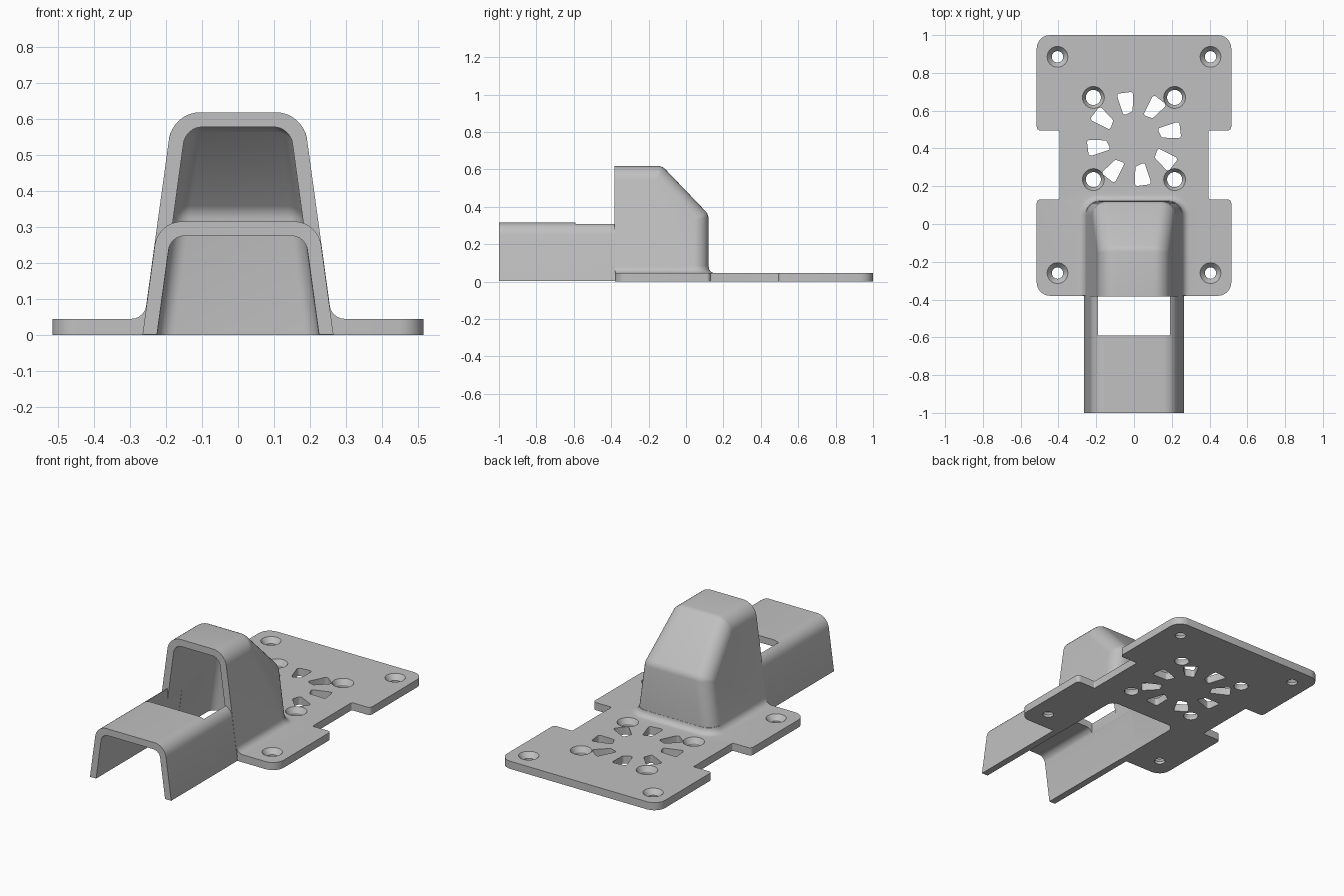
import bpy, bmesh, math
from mathutils import Vector

if "Cube" in bpy.data.objects:
    bpy.data.objects.remove(bpy.data.objects["Cube"])

TAPER = 0.137      # side wall lean shared by hood and channel
WALL = 0.04
PLATE_TOP = 0.045

grey = bpy.data.materials.new("plain grey")
grey.use_nodes = True
grey.diffuse_color = (0.53, 0.53, 0.53, 1)
grey.node_tree.nodes["Principled BSDF"].inputs["Base Color"].default_value = grey.diffuse_color


def half_width(z, inset=0):
    return 0.265 - inset - TAPER * z


def finish(bm, name):
    bmesh.ops.recalc_face_normals(bm, faces=bm.faces)
    mesh = bpy.data.meshes.new(name)
    bm.to_mesh(mesh)
    bm.free()
    mesh.materials.append(grey)
    ob = bpy.data.objects.new(name, mesh)
    bpy.context.collection.objects.link(ob)
    return ob


def rounded(corners, steps=6):
    """Closed 2D outline; every corner is (x, y, radius)."""
    out = []
    for i, (x, y, r) in enumerate(corners):
        p = Vector((x, y))
        if r == 0:
            out.append(p)
            continue
        a = (Vector(corners[i - 1][:2]) - p).normalized()
        b = (Vector(corners[(i + 1) % len(corners)][:2]) - p).normalized()
        half = a.angle(b) / 2
        centre = p + (a + b).normalized() * (r / math.sin(half))
        start = p + a * (r / math.tan(half)) - centre
        end = p + b * (r / math.tan(half)) - centre
        turn = start.angle_signed(end)
        for k in range(steps + 1):
            t = -turn * k / steps
            out.append(centre + Vector((start.x * math.cos(t) - start.y * math.sin(t),
                                        start.x * math.sin(t) + start.y * math.cos(t))))
    return out


def loft(name, rings):
    """Solid through matching rings of 3D points, capped at both ends."""
    bm = bmesh.new()
    loops = [[bm.verts.new(p) for p in ring] for ring in rings]
    for a, b in zip(loops, loops[1:]):
        for i in range(len(a)):
            bm.faces.new((a[i - 1], a[i], b[i], b[i - 1]))
    bm.faces.new(loops[0])
    bm.faces.new(loops[-1])
    return finish(bm, name)


def prism_z(name, outline, z0, z1):
    return loft(name, [[(p.x, p.y, z) for p in outline] for z in (z0, z1)])


def combine(target, tool, operation):
    mod = target.modifiers.new(operation, 'BOOLEAN')
    mod.operation, mod.object, mod.solver = operation, tool, 'EXACT'
    bpy.context.view_layer.objects.active = target
    bpy.ops.object.modifier_apply(modifier=mod.name)
    bpy.data.objects.remove(tool)


def hood_solid(name, inset, front, bottom, radius):
    """Tapered hood with a sloped back and rounded long edges."""
    back, top = 0.12 - max(inset, 0), 0.618 - max(inset, 0)
    line = 0.335 - max(inset, 0)
    side = [(front, bottom), (back, bottom), (back, (line - 0.72 * back) / 0.69),
            ((line - 0.69 * top) / 0.72, top), (front, top)]
    bm = bmesh.new()
    left, right = [[bm.verts.new((s * half_width(z, inset), y, z)) for y, z in side]
                   for s in (1, -1)]
    bm.faces.new(left)
    bm.faces.new(right)
    for i in range(len(side)):
        bm.faces.new((left[i - 1], left[i], right[i], right[i - 1]))
    bmesh.ops.recalc_face_normals(bm, faces=bm.faces)
    cross = [bm.edges.get((left[i], right[i])) for i in (2, 3)]
    bmesh.ops.bevel(bm, geom=cross, offset=0.02, segments=3, profile=0.5, affect='EDGES')
    bm.normal_update()
    long_edges = []
    for e in bm.edges:
        sides = [f for f in e.link_faces if abs(f.normal.x) > 0.7]
        others = [f for f in e.link_faces if abs(f.normal.x) < 0.7
                  and f.normal.y > -0.9 and f.normal.z > -0.9]
        if sides and others:
            long_edges.append(e)
    bmesh.ops.bevel(bm, geom=long_edges, offset=radius, segments=8, profile=0.5, affect='EDGES')
    return finish(bm, name)


def channel_solid(name, inset, y0, y1, bottom, radius):
    top = 0.315 - inset
    w0, w1 = half_width(bottom, inset), half_width(top, inset)
    outline = rounded([(-w0, bottom, 0), (w0, bottom, 0), (w1, top, radius), (-w1, top, radius)], 8)
    return loft(name, [[(p.x, y, p.y) for p in outline] for y in (y0, y1)])


def box_outline(w, y0, y1):
    return [Vector(p) for p in ((-w, y0), (w, y0), (w, y1), (-w, y1))]


# Base plate with a notch in each side
half = [(0.515, -0.38, 0.07), (0.515, 0.13, 0.02), (0.395, 0.13, 0.008),
        (0.395, 0.495, 0.008), (0.515, 0.495, 0.02), (0.515, 1.0, 0.07)]
body = prism_z("mount_body", rounded(half + [(-x, y, r) for x, y, r in reversed(half)]),
               0, PLATE_TOP)

# Countersunk screw holes
screws = [(0.405, 0.885, 0.03, 0.055), (0.405, -0.26, 0.03, 0.055),
          (0.215, 0.67, 0.04, 0.058), (0.215, 0.235, 0.04, 0.058)]
for x, y, r, rim in screws:
    for s in (1, -1):
        rings = [[(s * x + rad * math.cos(k * math.tau / 32), y + rad * math.sin(k * math.tau / 32), z)
                  for k in range(32)]
                 for rad, z in ((r, -0.02), (r, 0.015), (rim, PLATE_TOP), (rim, 0.08))]
        combine(body, loft("screw_cutter", rings), 'DIFFERENCE')

# Ring of eight tapered vents
vent = rounded([(0.133, 0.026, 0.012), (0.145, -0.026, 0.012),
                (0.245, -0.052, 0.014), (0.254, 0.037, 0.014)], 4)
for k in range(8):
    a = math.radians(13 + 45 * k)
    spun = [Vector((p.x * math.cos(a) - p.y * math.sin(a),
                    0.45 + p.x * math.sin(a) + p.y * math.cos(a))) for p in vent]
    combine(body, prism_z("vent_cutter", spun, -0.02, 0.08), 'DIFFERENCE')

# Fillet where the hood meets the plate
rings, R = [], 0.035
levels = [(R, 0.02)]
for k in range(7):
    a = math.radians(90 * k / 6)
    levels.append((R * (1 - math.sin(a)) + 0.001, PLATE_TOP + R * (1 - math.cos(a))))
for off, z in levels:
    w, b, r = half_width(z) + off, 0.12 + off, 0.07 + off
    foot = rounded([(-w, -0.379, 0), (w, -0.379, 0), (w, b, r), (-w, b, r)], 8)
    rings.append([(p.x, p.y, z) for p in foot])
combine(body, loft("hood_fillet", rings), 'UNION')

# Hood, and the channel with its top window
combine(body, hood_solid("hood", -0.001, -0.383, 0.01, 0.075), 'UNION')
channel = channel_solid("channel", 0, -1.0, -0.3, 0.002, 0.075)
combine(channel, prism_z("window_cutter", box_outline(0.19, -0.59, -0.2), 0.15, 0.5), 'DIFFERENCE')
combine(body, channel, 'UNION')

# Hollow out both, open below and in front
combine(body, hood_solid("hood_cutter", WALL + 0.001, -0.4, -0.05, 0.045), 'DIFFERENCE')
combine(body, channel_solid("channel_cutter", WALL, -1.05, -0.25, -0.06, 0.045), 'DIFFERENCE')

# Smooth the rounded areas, keep the edges sharp
bpy.ops.object.select_all(action='DESELECT')
body.select_set(True)
bpy.context.view_layer.objects.active = body
bpy.ops.object.shade_smooth_by_angle(angle=math.radians(30))
